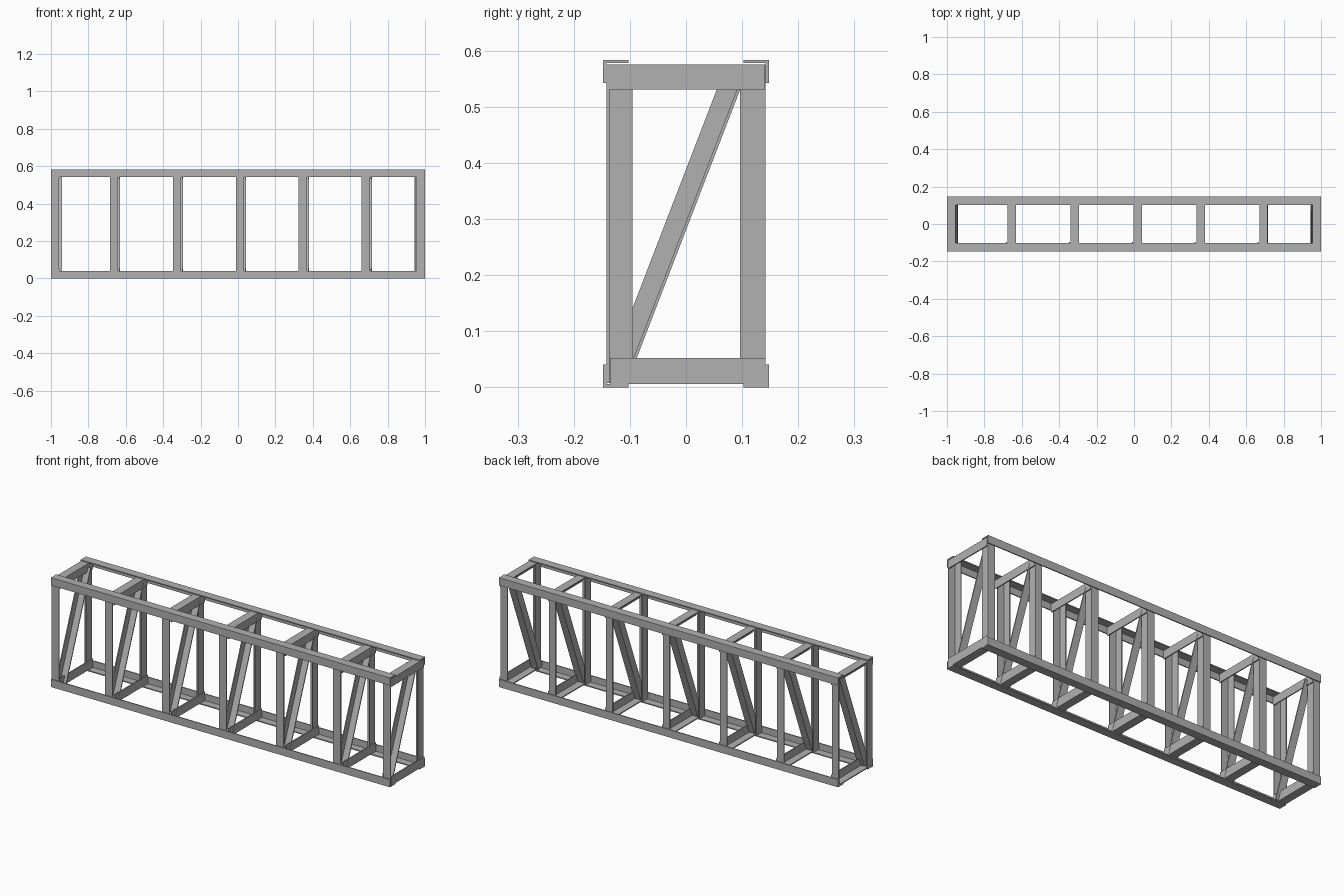
import bpy, bmesh
from mathutils import Vector

if "Cube" in bpy.data.objects:
    bpy.data.objects.remove(bpy.data.objects["Cube"])

T = 0.0055   # steel thickness
LEG = 0.045  # leg width of the angle sections

steel = bpy.data.materials.new("steel")
steel.diffuse_color = (0.44, 0.44, 0.44, 1)
steel.use_nodes = True
steel.node_tree.nodes["Principled BSDF"].inputs["Base Color"].default_value = steel.diffuse_color


def angle_bar(name, start, end, u, v, lu=LEG, lv=LEG):
    """L-section bar: heel runs start->end, legs point along u and v."""
    start, end, u, v = Vector(start), Vector(end), Vector(u), Vector(v)
    profile = [(0, 0), (lu, 0), (lu, T), (T, T), (T, lv), (0, lv)]
    bm = bmesh.new()
    a = [bm.verts.new(start + u * p + v * q) for p, q in profile]
    b = [bm.verts.new(end + u * p + v * q) for p, q in profile]
    bm.faces.new(a)
    bm.faces.new(b[::-1])
    for i in range(6):
        j = (i + 1) % 6
        bm.faces.new((a[i], b[i], b[j], a[j]))
    bmesh.ops.recalc_face_normals(bm, faces=bm.faces)
    mesh = bpy.data.meshes.new(name)
    bm.to_mesh(mesh)
    bm.free()
    mesh.materials.append(steel)
    obj = bpy.data.objects.new(name, mesh)
    bpy.context.collection.objects.link(obj)


# Four long chords, heels at the outer corners
for side, sy in (("front", -1), ("back", 1)):
    for level, z, sz in (("bottom", 0, 1), ("top", 0.583, -1)):
        angle_bar(f"{level}_{side}_chord", (-1, sy * 0.1475, z), (1, sy * 0.1475, z),
                  (0, -sy, 0), (0, 0, sz), LEG, 0.041)

LEFT, RIGHT = (-1, 0, 0), (1, 0, 0)


def frame(i, post, cross, brace):
    """Cross frame; left edges in x of the front post, cross members and brace."""
    end = cross + LEG
    # Posts, turned half round from each other
    angle_bar(f"front_post_{i}", (post, -0.142, 0.008), (post, -0.142, 0.574),
              RIGHT, (0, 1, 0), LEG - 0.001, 0.0465)
    angle_bar(f"back_post_{i}", (end - T, 0.1415, 0.008), (end - T, 0.1415, 0.574),
              LEFT, (0, -1, 0), LEG - T)
    # Cross members, plate on the right side
    angle_bar(f"top_cross_member_{i}", (end, -0.1415, 0.575), (end, 0.1405, 0.575),
              LEFT, (0, 0, -1), LEG, 0.044)
    angle_bar(f"bottom_cross_member_{i}", (end, -0.1355, 0.0056), (end, 0.142, 0.0056),
              LEFT, (0, 0, 1), LEG, 0.047)
    # Diagonal brace, heel on its lower edge
    low, high = Vector((brace, -0.104, 0.01)), Vector((brace, 0.106, 0.555))
    d = (high - low).normalized()
    angle_bar(f"diagonal_brace_{i}", low, high, RIGHT, (0, -d.z, d.y), 0.04, 0.039)


# Seven frames: two at the ends, five evenly spaced between
frame(1, -1, -1, -0.98)
for i in range(5):
    x = -0.685 + 0.3365 * i
    frame(i + 2, x, x + 0.009, x + 0.015)
frame(7, 0.955, 0.955, 0.944)
